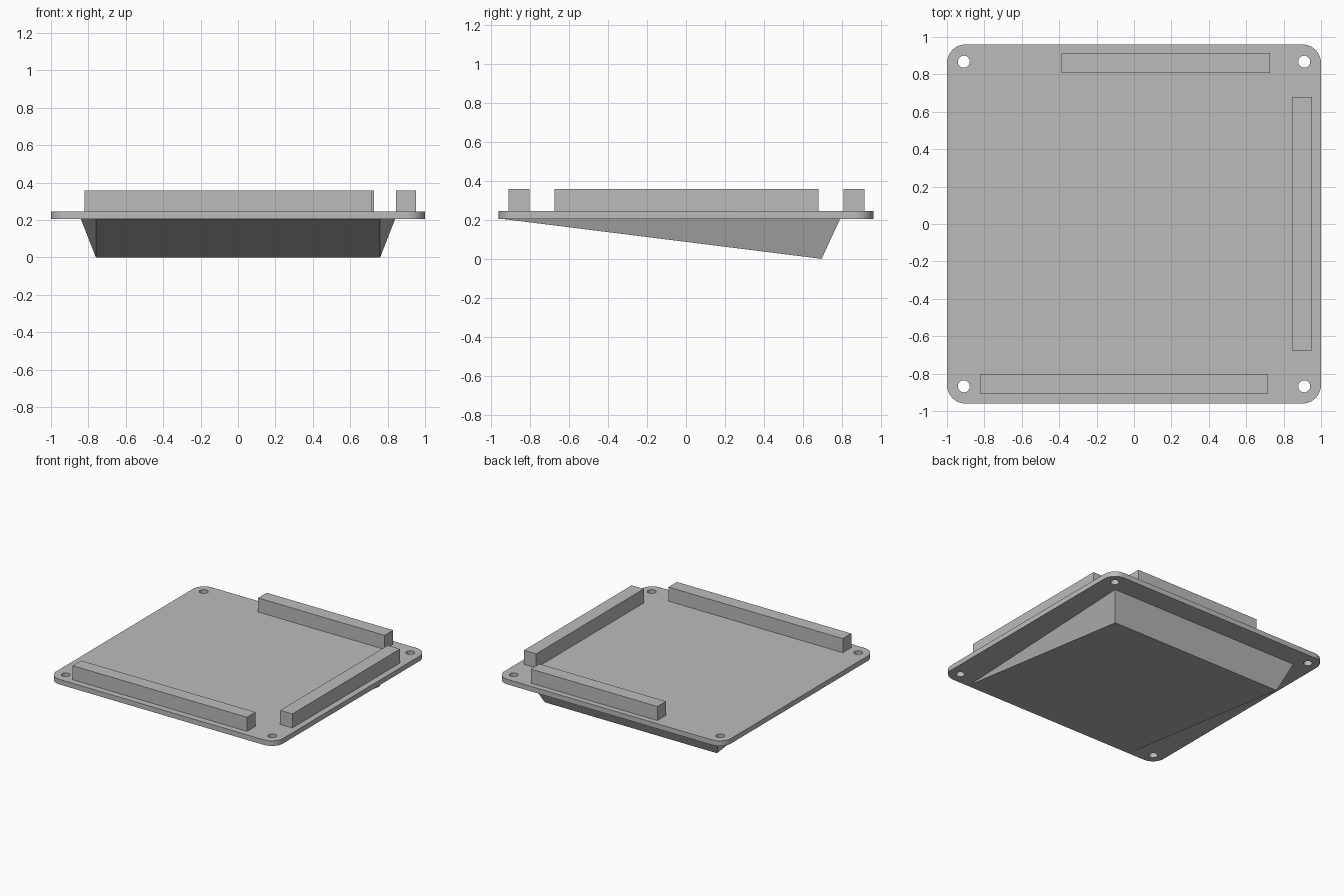
import bpy
import bmesh
from math import radians

PLATE_BOTTOM, PLATE_TOP, BLOCK_TOP = 0.205, 0.245, 0.357
HALF_X, HALF_Y = 1.0, 0.96

default_cube = bpy.data.objects.get("Cube")
if default_cube:
    bpy.data.objects.remove(default_cube, do_unlink=True)

grey = bpy.data.materials.new("plain grey")
grey.use_nodes = True
grey.diffuse_color = (0.5, 0.5, 0.5, 1)
grey.node_tree.nodes["Principled BSDF"].inputs["Base Color"].default_value = (0.5, 0.5, 0.5, 1)


def add_object(name, bm):
    bmesh.ops.recalc_face_normals(bm, faces=bm.faces)
    mesh = bpy.data.meshes.new(name)
    bm.to_mesh(mesh)
    bm.free()
    mesh.materials.append(grey)
    obj = bpy.data.objects.new(name, mesh)
    bpy.context.collection.objects.link(obj)
    return obj


def box_mesh(x0, x1, y0, y1, z0, z1):
    bm = bmesh.new()
    bmesh.ops.create_cube(bm, size=1)
    for v in bm.verts:
        v.co.x = x1 if v.co.x > 0 else x0
        v.co.y = y1 if v.co.y > 0 else y0
        v.co.z = z1 if v.co.z > 0 else z0
    return bm


# Base plate with rounded corners
bm = box_mesh(-HALF_X, HALF_X, -HALF_Y, HALF_Y, PLATE_BOTTOM, PLATE_TOP)
corners = [e for e in bm.edges if abs(e.verts[0].co.z - e.verts[1].co.z) > 0.01]
bmesh.ops.bevel(bm, geom=corners, offset=0.1, segments=10, profile=0.5, affect='EDGES')
plate = add_object("base_plate", bm)

# Screw holes through the plate corners
bm = bmesh.new()
for sx in (-1, 1):
    for sy in (-1, 1):
        hole = bmesh.ops.create_cone(bm, cap_ends=True, segments=32,
                                     radius1=0.032, radius2=0.032, depth=0.2)
        bmesh.ops.translate(bm, verts=hole["verts"], vec=(sx * 0.91, sy * 0.868, 0.225))
cutter = add_object("hole_cutter", bm)
cutter.hide_render = True
cut = plate.modifiers.new("screw_holes", 'BOOLEAN')
cut.operation = 'DIFFERENCE'
cut.solver = 'EXACT'
cut.object = cutter

bpy.ops.object.select_all(action='DESELECT')
plate.select_set(True)
bpy.context.view_layer.objects.active = plate
bpy.ops.object.modifier_apply(modifier=cut.name)
bpy.data.objects.remove(cutter, do_unlink=True)
bpy.ops.object.shade_smooth_by_angle(angle=radians(30))

# Raised connector blocks along three sides
for name, x0, x1, y0, y1 in (
        ("front_block", -0.82, 0.717, -0.91, -0.803),
        ("back_block", -0.388, 0.727, 0.807, 0.915),
        ("left_block", 0.845, 0.952, -0.675, 0.68)):
    add_object(name, box_mesh(x0, x1, y0, y1, PLATE_TOP, BLOCK_TOP))

# Sloping wedge underneath: thin at the front, deepest near the back
bm = bmesh.new()
for s in (-1, 1):
    bm.verts.new((s * 0.76, -0.945, PLATE_BOTTOM))
    bm.verts.new((s * 0.76, 0.695, 0))
    bm.verts.new((s * 0.84, 0.79, PLATE_BOTTOM))
r_tip, r_low, r_top, l_tip, l_low, l_top = bm.verts
for face in ((r_tip, r_low, r_top), (l_tip, l_low, l_top),
             (r_tip, l_tip, l_low, r_low), (r_low, l_low, l_top, r_top),
             (r_top, l_top, l_tip, r_tip)):
    bm.faces.new(face)
add_object("under_wedge", bm)
